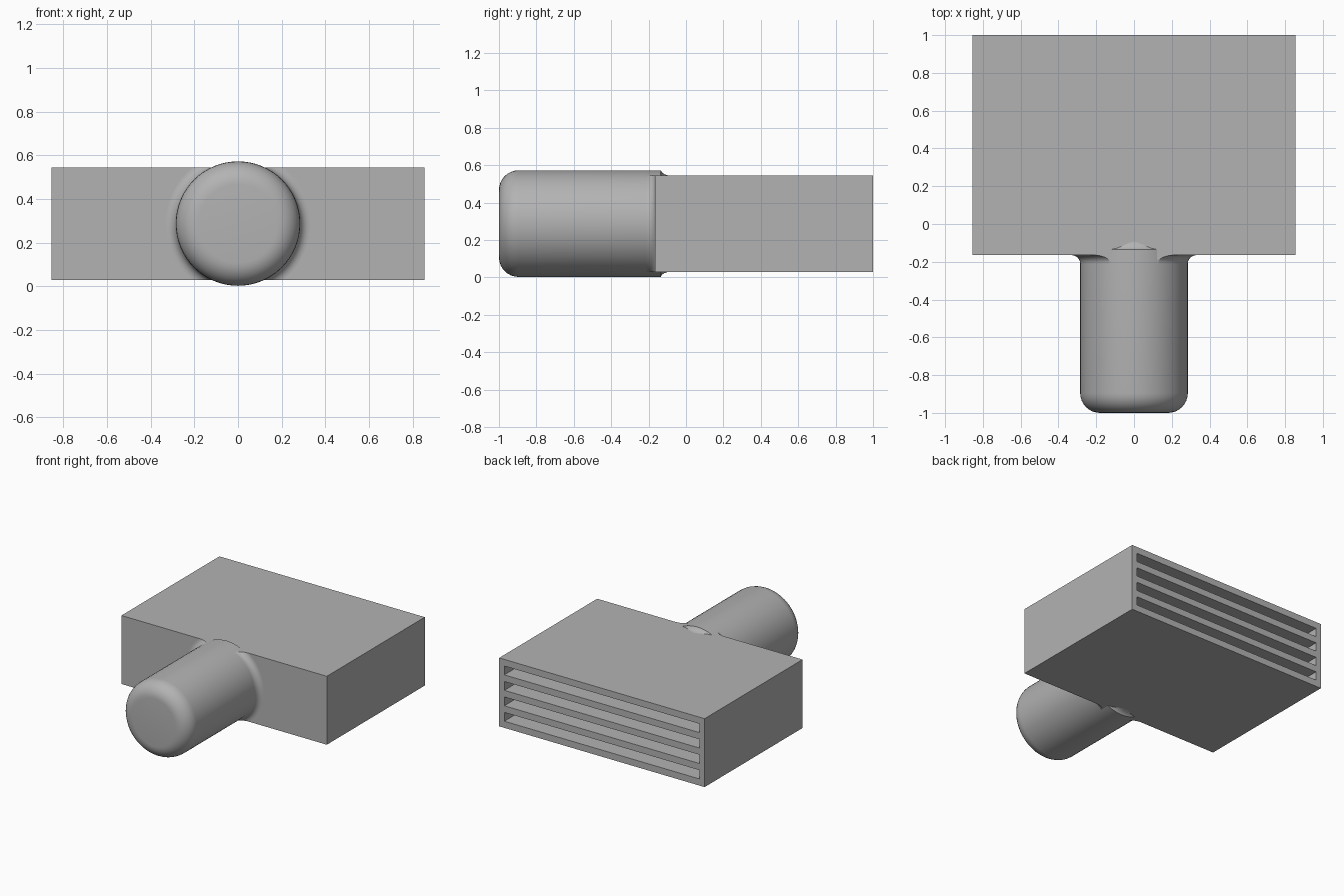
import bpy, bmesh, math
from mathutils import Matrix, Vector

old = bpy.data.objects.get("Cube")
if old:
    bpy.data.objects.remove(old, do_unlink=True)

grey = bpy.data.materials.new("light grey")
grey.use_nodes = True
colour = (0.45, 0.45, 0.45, 1)
grey.diffuse_color = colour
grey.node_tree.nodes["Principled BSDF"].inputs["Base Color"].default_value = colour

HALF_W, FRONT, BACK = 0.855, -0.165, 1.0
LOW, HIGH = 0.03, 0.545
RADIUS = 0.285
AXIS_Z = (LOW + HIGH) / 2


def finish(bm, name):
    bmesh.ops.recalc_face_normals(bm, faces=bm.faces[:])
    mesh = bpy.data.meshes.new(name)
    bm.to_mesh(mesh)
    bm.free()
    mesh.materials.append(grey)
    obj = bpy.data.objects.new(name, mesh)
    bpy.context.collection.objects.link(obj)
    return obj


def add_box(bm, lo, hi):
    lo, hi = Vector(lo), Vector(hi)
    place = Matrix.Translation((lo + hi) / 2) @ Matrix.Diagonal((*(hi - lo), 1))
    bmesh.ops.create_cube(bm, size=1, matrix=place)


def lathe(profile, steps=64):
    """Turn (radius, y) points about the handle axis into a closed solid."""
    bm = bmesh.new()
    verts = [bm.verts.new((r, y, AXIS_Z)) for r, y in profile]
    edges = [bm.edges.new(pair) for pair in zip(verts, verts[1:])]
    bmesh.ops.spin(bm, geom=verts + edges, cent=(0, 0, AXIS_Z), axis=(0, 1, 0),
                   angle=math.tau, steps=steps)
    bmesh.ops.remove_doubles(bm, verts=bm.verts[:], dist=0.0001)
    return bm


def arc(cr, cy, radius, start, end, n=8):
    angles = [math.radians(start + (end - start) * i / n) for i in range(n + 1)]
    return [(cr + radius * math.cos(a), cy + radius * math.sin(a)) for a in angles]


def smooth(obj):
    bpy.ops.object.select_all(action="DESELECT")
    obj.select_set(True)
    bpy.context.view_layer.objects.active = obj
    bpy.ops.object.shade_smooth_by_angle(angle=math.radians(35))


# Body with four deep slots open at the back
bm = bmesh.new()
add_box(bm, (-HALF_W, FRONT, LOW), (HALF_W, BACK, HIGH))
body = finish(bm, "body")

wall, side_wall, count = 0.05, 0.043, 4
slot = (HIGH - LOW - wall * (count + 1)) / count
bm = bmesh.new()
for i in range(count):
    z = LOW + wall + i * (slot + wall)
    add_box(bm, (side_wall - HALF_W, -0.05, z), (HALF_W - side_wall, BACK + 0.1, z + slot))
cutter = finish(bm, "slot_cutter")
cutter.hide_render = True

cut = body.modifiers.new("slots", "BOOLEAN")
cut.operation, cut.solver, cut.object = "DIFFERENCE", "EXACT", cutter
bpy.context.view_layer.objects.active = body
body.select_set(True)
bpy.ops.object.modifier_apply(modifier=cut.name)
bpy.data.objects.remove(cutter, do_unlink=True)

# Round handle: rounded front end, hollowed shoulder sinking into the body
edge = 0.105
profile = [(0, -1)] + arc(RADIUS - edge, -1 + edge, edge, -90, 0)
profile += arc(RADIUS + 0.012, -0.09, 0.04, 255, 180)[:1]
profile[-1] = (RADIUS, -0.135)
profile += [(0.273, -0.128), (0.264, -0.115), (0.259, -0.1), (0.256, -0.085), (0, -0.085)]
smooth(finish(lathe(profile), "handle"))

# Flared collar at the joint, trimmed flush with the top and bottom of the body
flare = 0.045
bm = lathe([(0, FRONT - flare)]
           + arc(RADIUS + flare, FRONT - flare, flare, 180, 90) + [(0, FRONT)])
for z, direction in ((HIGH, 1), (LOW, -1)):
    cut = bmesh.ops.bisect_plane(bm, geom=bm.verts[:] + bm.edges[:] + bm.faces[:],
                                 plane_co=(0, 0, z), plane_no=(0, 0, direction),
                                 clear_outer=True)
    rim = [e for e in cut["geom_cut"] if isinstance(e, bmesh.types.BMEdge)]
    bmesh.ops.contextual_create(bm, geom=rim)
smooth(finish(bm, "joint_collar"))
